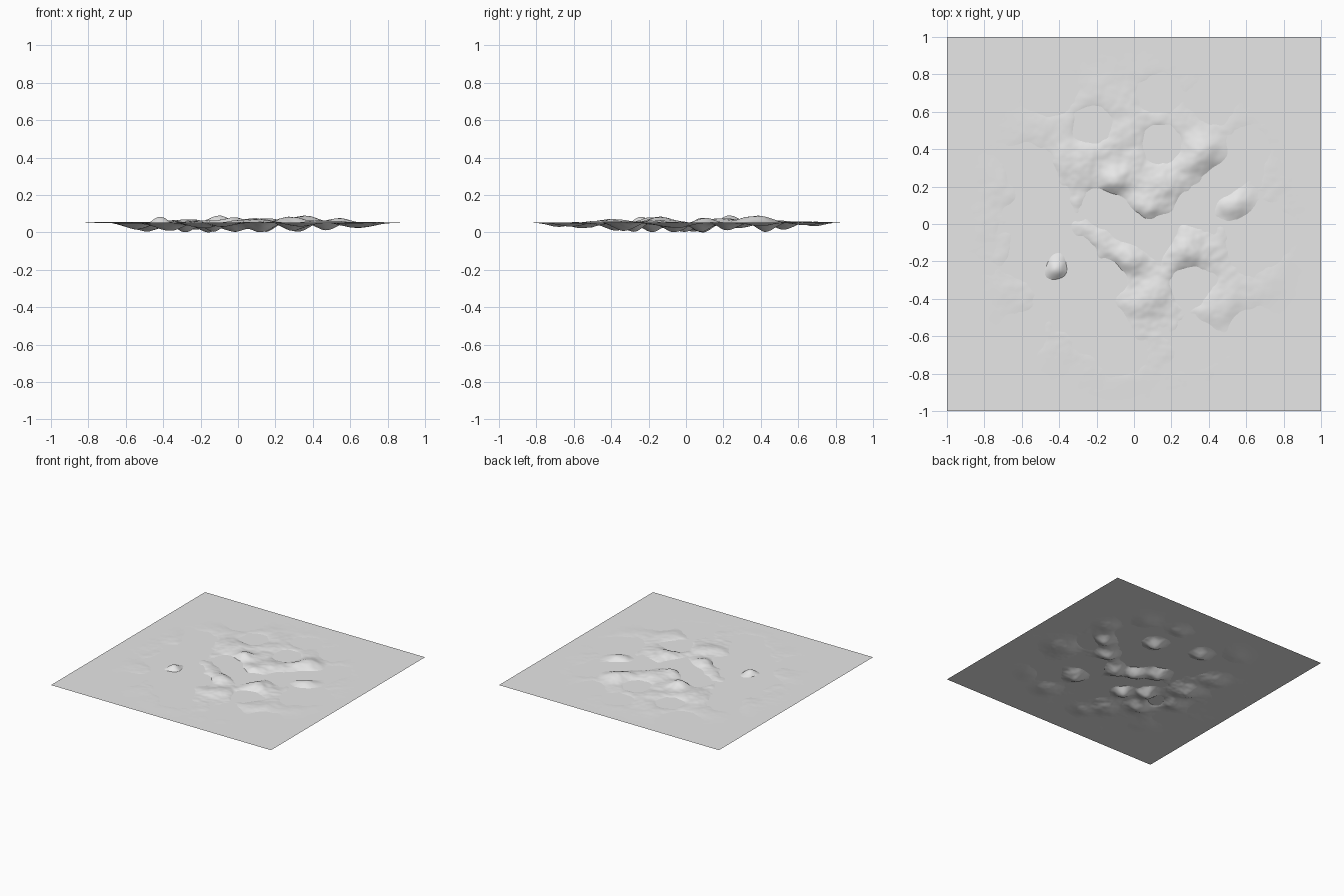
import bpy, math
from mathutils import Vector, noise

if "Cube" in bpy.data.objects:
    bpy.data.objects.remove(bpy.data.objects["Cube"])

LEVEL = 0.052      # height of the flat sheet
TOP = 0.038        # tallest hill above the sheet
N = 200            # terrain grid resolution

# hollows: x, y, radius
HOLLOWS = [
    (.61, .41, .09), (.43, .66, .09), (.47, .22, .08), (.15, .43, .07),
    (.68, -.06, .12), (.32, .08, .08), (-.23, .53, .08), (.30, -.33, .09),
    (.62, -.56, .10), (.13, -.06, .08), (-.02, .0, .08), (-.16, .09, .08),
    (-.50, .04, .11), (-.13, -.28, .07), (-.28, -.18, .07), (-.37, -.38, .10),
    (-.18, -.56, .10), (-.55, -.17, .09), (-.61, -.61, .10), (-.46, .70, .10),
    (-.56, .29, .10), (-.08, -.70, .08), (.13, .70, .08), (.35, -.63, .09),
]
# hills: x, y, radius, height
HILLS = [
    (-.10, .23, .07, .036), (.38, .40, .08, .038), (.55, .11, .08, .030),
    (.06, .07, .08, .022), (-.42, -.25, .055, .036), (-.03, -.19, .07, .022),
    (.28, -.15, .09, .024), (.30, .32, .06, .020), (.06, -.40, .09, .016),
    (.50, -.43, .10, .018), (-.25, .33, .11, .014), (.18, .20, .08, .008),
]


def bump(x, y, cx, cy, r):
    return math.exp(-((x - cx) ** 2 + (y - cy) ** 2) / (r * r))


def height(x, y):
    """Rolling ground relative to the sheet, fading out to a round edge."""
    p = Vector((x * 5.0, y * 5.0, 3.7))
    h = 0.006 + 0.011 * noise.fractal(p, 0.9, 2.0, 4)
    h += sum(a * bump(x, y, cx, cy, r) for cx, cy, r, a in HILLS)
    h -= sum(0.052 * bump(x, y, cx, cy, r) for cx, cy, r in HOLLOWS)
    t = min(max((math.hypot(x, y) - 0.33) / 0.65, 0), 1)
    return h * (1 - t * t * (3 - 2 * t))


def make(name, verts, faces, mat):
    me = bpy.data.meshes.new(name)
    me.from_pydata(verts, [], faces)
    me.materials.append(mat)
    ob = bpy.data.objects.new(name, me)
    bpy.context.collection.objects.link(ob)
    return ob


grey = bpy.data.materials.new("plain_grey")
grey.diffuse_color = (0.8, 0.8, 0.8, 1)
grey.use_nodes = True
grey.node_tree.nodes["Principled BSDF"].inputs["Base Color"].default_value = grey.diffuse_color

# terrain: displaced grid, scaled so it spans from the ground to the tallest hill
pts = [(-1 + 2 * i / N, -1 + 2 * j / N) for j in range(N + 1) for i in range(N + 1)]
hs = [height(x, y) for x, y in pts]
up, down = TOP / max(hs), LEVEL / -min(hs)
verts = [(x, y, LEVEL + h * (up if h > 0 else down)) for (x, y), h in zip(pts, hs)]
W = N + 1
faces = [(j * W + i, j * W + i + 1, (j + 1) * W + i + 1, (j + 1) * W + i)
         for j in range(N) for i in range(N)]
terrain = make("terrain", verts, faces, grey)
for poly in terrain.data.polygons:
    poly.use_smooth = True

# water: flat sheet that cuts through the terrain
make("water_sheet", [(-1, -1, LEVEL), (1, -1, LEVEL), (1, 1, LEVEL), (-1, 1, LEVEL)],
     [(0, 1, 2, 3)], grey)
